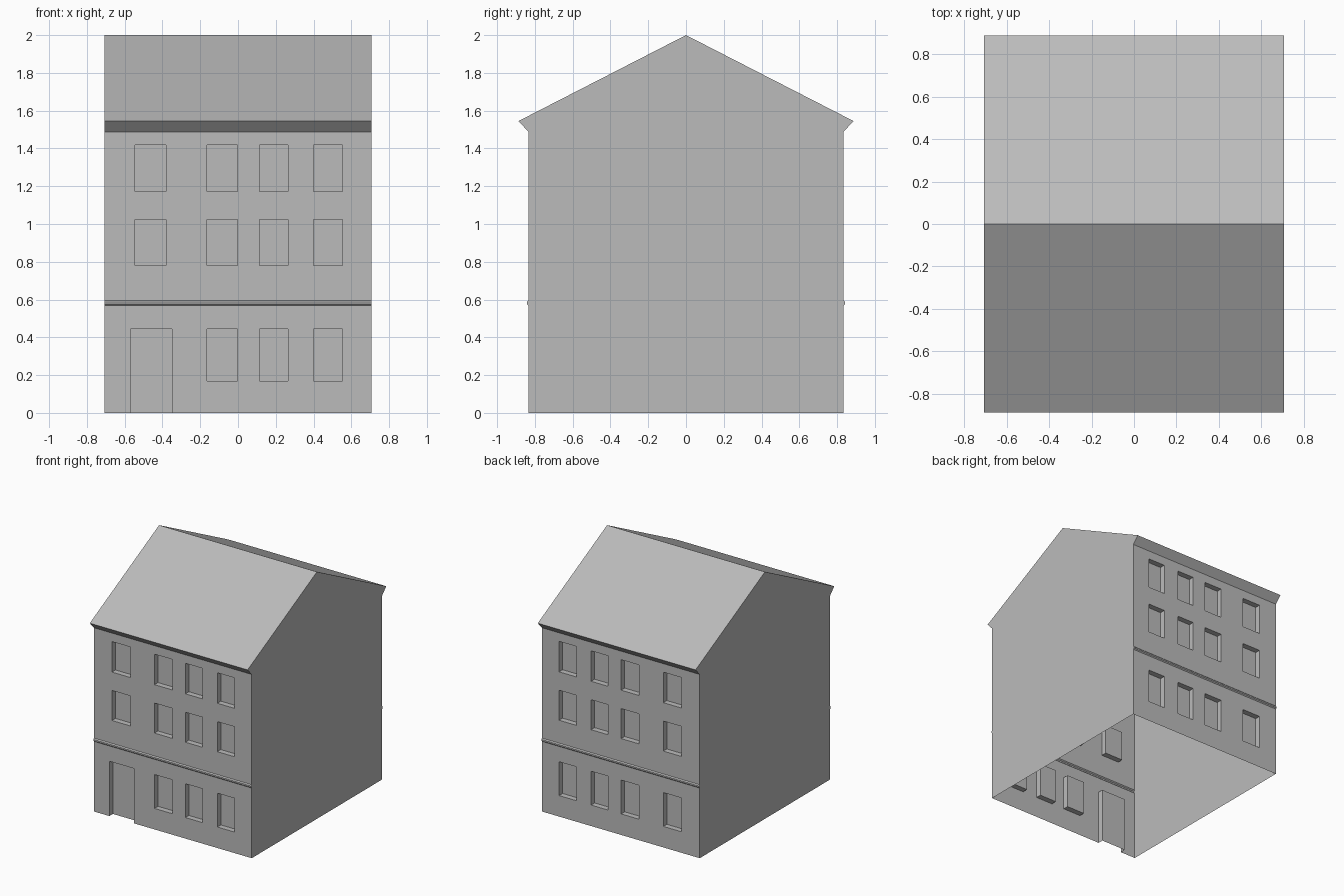
import bpy, bmesh

cube = bpy.data.objects.get("Cube")
if cube:
    bpy.data.objects.remove(cube, do_unlink=True)

HALF_W, WALL, RECESS = 0.707, 0.834, 0.045
EAVE_Z = 1.488

# Half section from ground to ridge, as (distance from centre, height)
WALL_SECTION = [(WALL, 0), (WALL, 0.568), (WALL + 0.008, 0.576),
                (WALL + 0.008, 0.587), (WALL, 0.595), (WALL, EAVE_Z)]
ROOF_SECTION = [(WALL, EAVE_Z), (0.887, 1.545), (0, 2)]

# Window grid and door
COLUMNS = [(-0.545, -0.381), (-0.164, -0.003), (0.113, 0.266), (0.399, 0.553)]
ROWS = [(0.17, 0.444), (0.78, 1.023), (1.172, 1.419)]
DOOR = (-0.569, -0.349, 0, 0.444)
WINDOWS = [c + r for c in COLUMNS for r in ROWS]

grey = bpy.data.materials.new("plain grey")
grey.use_nodes = True
grey.diffuse_color = (0.5, 0.5, 0.5, 1)
grey.node_tree.nodes["Principled BSDF"].inputs["Base Color"].default_value = grey.diffuse_color


def finish(name, bm):
    mesh = bpy.data.meshes.new(name)
    bm.to_mesh(mesh)
    bm.free()
    mesh.materials.append(grey)
    obj = bpy.data.objects.new(name, mesh)
    bpy.context.collection.objects.link(obj)
    return obj


def add_strip(bm, section, side):
    """Sweep a section across the width; side -1 is front, +1 is back."""
    rows = [[bm.verts.new((x, side * y, z)) for x in (-HALF_W, HALF_W)]
            for y, z in section]
    for low, high in zip(rows, rows[1:]):
        face = bm.faces.new((low[0], low[1], high[1], high[0]))
        if side > 0:
            face.normal_flip()
    bm.normal_update()


def wall(name, side, openings):
    bm = bmesh.new()
    add_strip(bm, WALL_SECTION, side)

    def flat_faces():
        return [f for f in bm.faces if abs(f.normal.y) > 0.99
                and abs(f.calc_center_median().y) < WALL + 0.001]

    # Score the flat wall along every opening edge
    cuts = {((x, 0, 0), (1, 0, 0)) for o in openings for x in o[:2]}
    cuts |= {((0, 0, z), (0, 0, 1)) for o in openings for z in o[2:] if z > 0}
    for point, normal in sorted(cuts):
        faces = flat_faces()
        edges = {e for f in faces for e in f.edges}
        verts = {v for f in faces for v in f.verts}
        bmesh.ops.bisect_plane(bm, geom=faces + list(edges) + list(verts),
                               plane_co=point, plane_no=normal, dist=1e-5)

    # Push the openings inward
    def is_opening(face):
        c = face.calc_center_median()
        return any(a < c.x < b and lo < c.z < hi for a, b, lo, hi in openings)

    panes = [f for f in flat_faces() if is_opening(f)]
    result = bmesh.ops.extrude_face_region(bm, geom=panes)
    moved = [g for g in result["geom"] if isinstance(g, bmesh.types.BMVert)]
    bmesh.ops.translate(bm, verts=moved, vec=(0, -side * RECESS, 0))

    # The doorway has no floor, and the old flush panes are dropped
    spare = [f for f in bm.faces if all(v.co.z < 1e-4 for v in f.verts)]
    spare += [f for f in panes if f.is_valid]
    bmesh.ops.delete(bm, geom=list(set(spare)), context="FACES")
    return finish(name, bm)


# Front and back walls with their string courses
wall("front_wall", -1, [w for w in WINDOWS if w[:2] != COLUMNS[0] or w[2:] != ROWS[0]] + [DOOR])
wall("back_wall", 1, WINDOWS)

# Roof slopes with sloping eaves
bm = bmesh.new()
for side in (-1, 1):
    add_strip(bm, ROOF_SECTION, side)
bmesh.ops.remove_doubles(bm, verts=bm.verts, dist=1e-4)
finish("roof", bm)

# Gable ends follow the full section
half = WALL_SECTION + ROOF_SECTION[1:]
outline = [(y, z) for y, z in half] + [(-y, z) for y, z in reversed(half[:-1])]
for name, x in (("right_gable", -HALF_W), ("left_gable", HALF_W)):
    bm = bmesh.new()
    face = bm.faces.new([bm.verts.new((x, y, z)) for y, z in outline])
    if x < 0:
        face.normal_flip()
    finish(name, bm)
